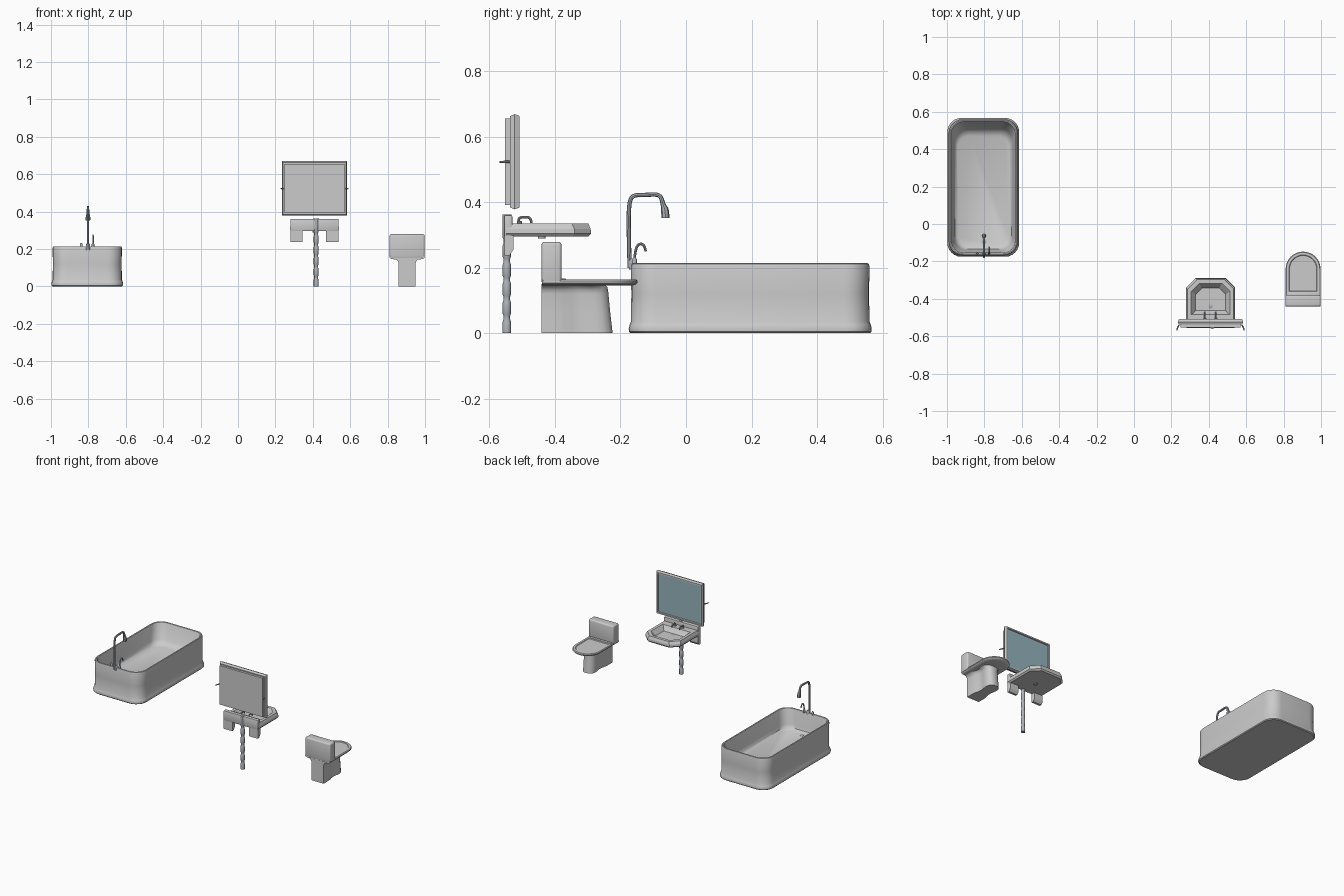
import bpy, bmesh
from math import sin, cos, pi, radians

if "Cube" in bpy.data.objects:
    bpy.data.objects.remove(bpy.data.objects["Cube"])


def material(name, rgb):
    m = bpy.data.materials.new(name)
    m.diffuse_color = (*rgb, 1)
    m.use_nodes = True
    m.node_tree.nodes["Principled BSDF"].inputs["Base Color"].default_value = m.diffuse_color
    return m


METAL = material("metal", (0.42, 0.45, 0.49))
GLASS = material("glass", (0.30, 0.46, 0.51))


def finish(ob, angle=35, mat=None):
    if mat:
        ob.data.materials.append(mat)
    bpy.ops.object.select_all(action='DESELECT')
    ob.select_set(True)
    bpy.context.view_layer.objects.active = ob
    if angle:
        bpy.ops.object.shade_smooth_by_angle(angle=radians(angle))
    return ob


def loft(name, loops, angle=35, mat=None):
    """Skin equal-length closed loops and cap both ends."""
    bm = bmesh.new()
    rings = [[bm.verts.new(p) for p in lp] for lp in loops]
    n = len(rings[0])
    for a, b in zip(rings, rings[1:]):
        for i in range(n):
            bm.faces.new((a[i], a[(i + 1) % n], b[(i + 1) % n], b[i]))
    bm.faces.new(rings[0][::-1])
    bm.faces.new(rings[-1])
    bmesh.ops.recalc_face_normals(bm, faces=bm.faces)
    me = bpy.data.meshes.new(name)
    bm.to_mesh(me)
    bm.free()
    ob = bpy.data.objects.new(name, me)
    bpy.context.collection.objects.link(ob)
    return finish(ob, angle, mat)


def lathe(name, x, y, profile, sides=14, mat=METAL):
    return loft(name, [[(x + r * cos(2 * pi * i / sides), y + r * sin(2 * pi * i / sides), z)
                        for i in range(sides)] for r, z in profile], mat=mat)


def rrect(x0, x1, y0, y1, r, z, seg=6):
    pts = []
    for k, (cx, cy) in enumerate([(x1 - r, y1 - r), (x0 + r, y1 - r), (x0 + r, y0 + r), (x1 - r, y0 + r)]):
        for i in range(seg + 1):
            a = pi / 2 * (k + i / seg)
            pts.append((cx + r * cos(a), cy + r * sin(a), z))
    return pts


def box(name, x0, x1, y0, y1, z0, z1, bevel=0.003, seg=1):
    ob = loft(name, [[(x0, y0, z), (x1, y0, z), (x1, y1, z), (x0, y1, z)] for z in (z0, z1)], None)
    mod = ob.modifiers.new("bevel", 'BEVEL')
    mod.width, mod.segments = bevel, seg
    bpy.ops.object.modifier_apply(modifier="bevel")
    return finish(ob)


def tube(name, pts, mat=METAL):
    """Bent pipe through (x, y, z, radius) control points."""
    cu = bpy.data.curves.new(name, 'CURVE')
    cu.dimensions = '3D'
    cu.bevel_depth, cu.bevel_resolution, cu.use_fill_caps = 1, 2, True
    sp = cu.splines.new('NURBS')
    sp.points.add(len(pts) - 1)
    for p, (x, y, z, r) in zip(sp.points, pts):
        p.co, p.radius = (x, y, z, 1), r
    sp.order_u, sp.use_endpoint_u, sp.resolution_u = 3, True, 4
    ob = bpy.data.objects.new(name, cu)
    bpy.context.collection.objects.link(ob)
    finish(ob, None)
    bpy.ops.object.convert(target='MESH')
    return finish(bpy.context.object, 40, mat)


# Bathtub: outset/inset loops from base, over the rim and down to the floor
def tub_loop(i, z, r=0.075, far=0.0):
    return rrect(-0.998 + i, -0.614 - i, -0.175 + i, 0.567 - i - far, r, z)


loft("bathtub", [tub_loop(.006, 0), tub_loop(.001, .005), tub_loop(0, .014), tub_loop(.003, .026),
                 tub_loop(.007, .036), tub_loop(.008, .12), tub_loop(.007, .205), tub_loop(.009, .212),
                 tub_loop(.013, .214), tub_loop(.019, .212, .07), tub_loop(.022, .204, .07),
                 tub_loop(.035, .115, .07, .02), tub_loop(.042, .093, .07, .03),
                 tub_loop(.056, .083, .06, .04)])

# Bath tap: base, gooseneck, side valves and lever
TX = -0.802
lathe("bath_tap_base", TX, -0.163, [(.011, .195), (.011, .222), (.008, .228)])
tube("bath_tap_neck", [(TX, -.172, .2, .0065), (TX, -.175, .3, .0065), (TX, -.175, .39, .0065),
                       (TX, -.165, .422, .0065), (TX, -.125, .422, .0065), (TX, -.078, .425, .0065),
                       (TX, -.070, .392, .007), (TX, -.063, .375, .013), (TX, -.063, .352, .012)])
for x in (-0.838, -0.775):
    lathe("bath_valve", x, -0.157, [(.007, .205), (.007, .226), (.004, .231)], 10)
tube("bath_tap_lever", [(-.775, -.158, .222, .004), (-.775, -.154, .262, .004), (-.775, -.140, .275, .004),
                        (-.775, -.126, .268, .004), (-.775, -.123, .25, .004)])
lathe("bath_drain", TX, -0.095, [(.013, .08), (.013, .085), (.009, .086)])

# Toilet
CX = 0.904


def seat_loop(i, z, back=-0.44):
    w = 0.0935 - i
    arc = [(CX + w * cos(pi * k / 16), -0.241 + w * sin(pi * k / 16), z) for k in range(17)]
    return arc + [(CX - w, back, z), (CX + w, back, z)]


loft("toilet_seat", [seat_loop(.02, .145), seat_loop(.006, .148), seat_loop(0, .154), seat_loop(0, .159),
                     seat_loop(.004, .164), seat_loop(.018, .164, -.36), seat_loop(.021, .161, -.357)])
box("toilet_tank", CX - .0935, CX + .0935, -.441, -.38, .15, .279, .009, 3)
box("toilet_hinge", CX - .085, CX + .085, -.385, -.366, .155, .167, .004, 2)

PED = [(.0455, -.441), (.0455, -.40), (.044, -.37), (.037, -.345), (.034, -.32), (.038, -.295),
       (.042, -.272), (.040, -.250), (.030, -.233), (.014, -.224)]


def pedestal_loop(s, lean, z):
    half = [(x * s, y - lean * (y + .441) / .22) for x, y in PED]
    return [(CX + x, y, z) for x, y in half] + [(CX - x, y, z) for x, y in half[::-1]]


loft("toilet_pedestal", [pedestal_loop(1, 0, 0), pedestal_loop(1, .007, .06), pedestal_loop(1, .013, .12),
                         pedestal_loop(1.05, .014, .132), pedestal_loop(1.22, .017, .142),
                         pedestal_loop(1.6, .025, .15)], 50)


# Wash basin with cut front corners
def basin_loop(i, z, c=0.05, back=-0.55):
    x0, x1, y1 = .278 + i, .541 - i, -.29 - i
    return [(x0, back, z), (x1, back, z), (x1, y1 - c, z), (x1 - c, y1, z), (x0 + c, y1, z), (x0, y1 - c, z)]


loft("basin", [basin_loop(.008, .295), basin_loop(0, .304), basin_loop(.001, .318), basin_loop(.008, .335),
               basin_loop(.028, .335, .042, -.485), basin_loop(.036, .326, .04, -.48),
               basin_loop(.052, .304, .034, -.462)], 15)
box("basin_backsplash", .28, .538, -.556, -.53, .295, .361, .005, 2)
for x in (.28, .471):
    loft("basin_bracket", [[(x + d, y, z) for y, z in
         ((-.554, .3), (-.554, .237), (-.539, .237), (-.527, .255), (-.527, .3))] for d in (0, .065)], None)
lathe("basin_drain", .409, -.44, [(.012, .289), (.012, .305), (.008, .307)])

# Basin taps
for x in (.379, .438):
    lathe("basin_valve", x, -.508, [(.008, .333), (.008, .34), (.004, .343)], 10)
    tube("basin_spout", [(x, -.512, .335, .004), (x, -.512, .353, .004), (x, -.495, .354, .004),
                         (x, -.474, .354, .004), (x, -.472, .337, .004)])

# Waste pipe with a row of waisted couplings
prof = [(.013, 0)]
for k in range(5):
    z = 0.048 + k * 0.058
    prof += [(.013, z - .012), (.0105, z - .006), (.0105, z + .006), (.013, z + .012)]
lathe("waste_pipe", .418, -.547, prof + [(.014, .325), (.014, .363)])


# Mirror: stepped frame around a recessed pane
def mirror_loop(i, y):
    return [(.234 + i, y, .378 + i), (.584 - i, y, .378 + i), (.584 - i, y, .669 - i), (.234 + i, y, .669 - i)]


loft("mirror_frame", [mirror_loop(.014, -.553), mirror_loop(.014, -.538), mirror_loop(.007, -.538),
                      mirror_loop(0, -.523), mirror_loop(.006, -.508), mirror_loop(.015, -.508),
                      mirror_loop(.018, -.516)], None)
loft("mirror_glass", [mirror_loop(.0175, -.517), mirror_loop(.0175, -.514)], None, GLASS)
for x, s in ((.242, -1), (.576, 1)):
    tube("mirror_pivot", [(x, -.54, .523, .004), (x + s * .011, -.552, .523, .004),
                          (x + s * .012, -.569, .523, .003)])
